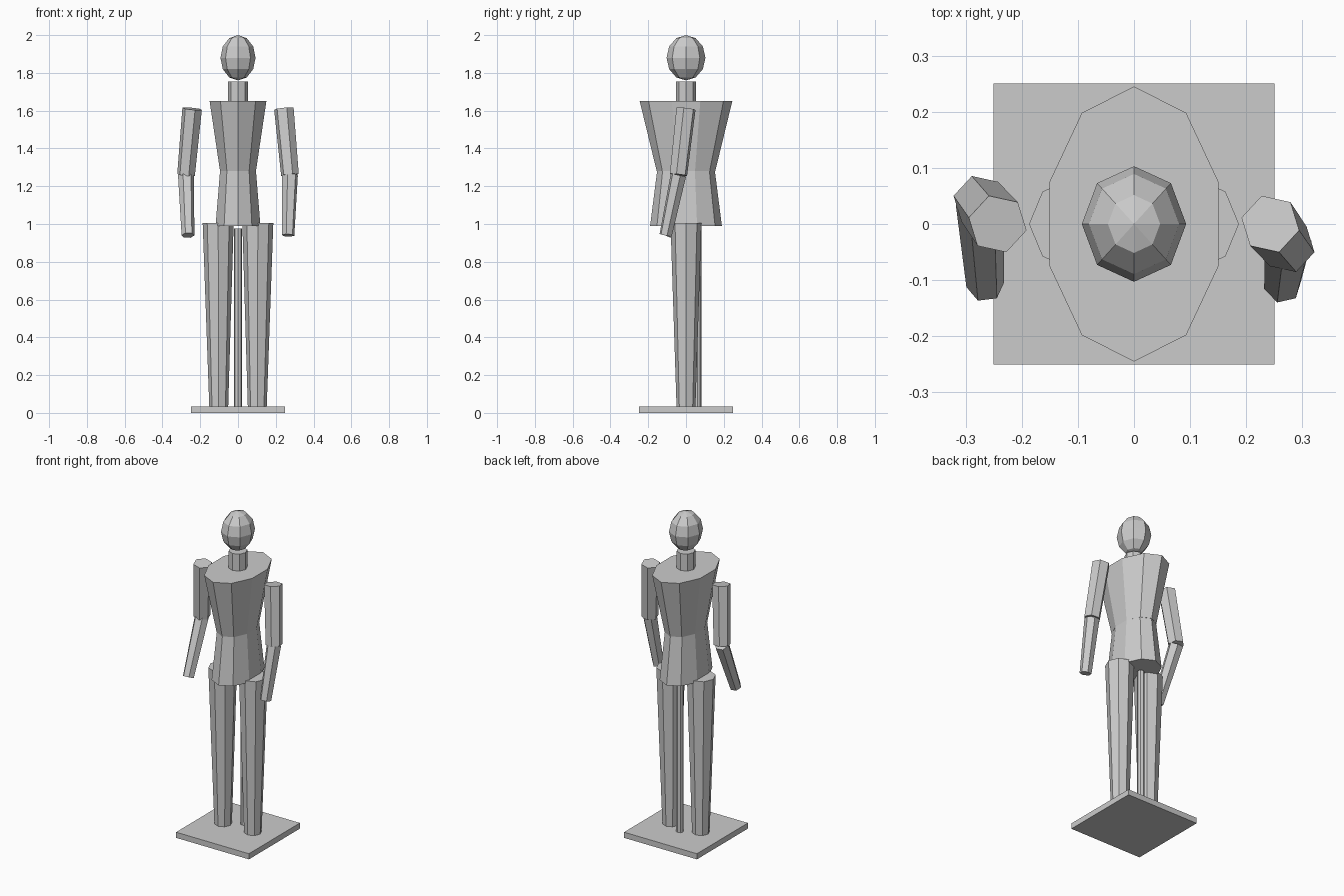
import bpy, bmesh, math
from mathutils import Vector, Matrix

cube = bpy.data.objects.get("Cube")
if cube:
    bpy.data.objects.remove(cube, do_unlink=True)

# One plain grey for the whole figure
grey = bpy.data.materials.new("plain_grey")
grey.use_nodes = True
grey.diffuse_color = (0.6, 0.6, 0.6, 1)
grey.node_tree.nodes["Principled BSDF"].inputs["Base Color"].default_value = (0.6, 0.6, 0.6, 1)


def finish(name, bm):
    bmesh.ops.recalc_face_normals(bm, faces=bm.faces)
    mesh = bpy.data.meshes.new(name)
    bm.to_mesh(mesh)
    bm.free()
    mesh.materials.append(grey)
    obj = bpy.data.objects.new(name, mesh)
    bpy.context.collection.objects.link(obj)
    return obj


def taper(name, start, end, r_start, r_end, sides, twist=0):
    """Capped prism between two points; each radius is an (x, y) pair."""
    start, end = Vector(start), Vector(end)
    turn = Vector((0, 0, 1)).rotation_difference(end - start)
    bm = bmesh.new()
    rings = []
    for centre, (rx, ry) in ((start, r_start), (end, r_end)):
        ring = []
        for i in range(sides):
            a = math.tau * i / sides + math.radians(twist)
            ring.append(bm.verts.new(centre + turn @ Vector((rx * math.sin(a), ry * math.cos(a), 0))))
        rings.append(ring)
    low, high = rings
    bm.faces.new(low)
    bm.faces.new(high)
    for i in range(sides):
        j = (i + 1) % sides
        bm.faces.new((low[i], low[j], high[j], high[i]))
    return finish(name, bm)


def both(r):
    return (r, r)


# Square base
bm = bmesh.new()
bmesh.ops.create_cube(bm, size=1, matrix=Matrix.Translation((0, 0, 0.0175)) @ Matrix.Diagonal((0.5, 0.5, 0.035, 1)))
finish("base", bm)

# Support pole behind the legs
taper("support_pole", (0, 0.06, 0.03), (0, 0.06, 0.975), both(0.021), both(0.021), 8)

# Torso, deeper than it is wide
taper("lower_torso", (0, 0, 0.99), (0, 0, 1.28), (0.125, 0.19), (0.1, 0.153), 10)
taper("upper_torso", (0, 0, 1.28), (0, 0, 1.65), (0.1, 0.155), (0.158, 0.245), 10)

# Neck and head
taper("neck", (0, 0, 1.64), (0, 0, 1.755), both(0.053), both(0.053), 8)
bm = bmesh.new()
bmesh.ops.create_uvsphere(bm, u_segments=8, v_segments=6, radius=1,
                          matrix=Matrix.Translation((0, 0, 1.88)) @ Matrix.Diagonal((0.093, 0.103, 0.12, 1)))
finish("head", bm)

# Legs and arms; the elbows swing to opposite sides
for side, s, elbow_y, twist in (("left", 1, -0.04, 0), ("right", -1, 0.04, 30)):
    taper(side + "_leg", (s * 0.102, 0, 0.03), (s * 0.105, 0, 1.005), both(0.05), both(0.082), 8)
    shoulder = (s * 0.243, 0, 1.61)
    elbow = (s * 0.275, elbow_y, 1.26)
    hand = (s * 0.265, -0.108, 0.94)
    taper(side + "_upper_arm", shoulder, elbow, both(0.053), both(0.048), 6)
    taper(side + "_forearm", elbow, hand, both(0.043), both(0.034), 6, twist)
